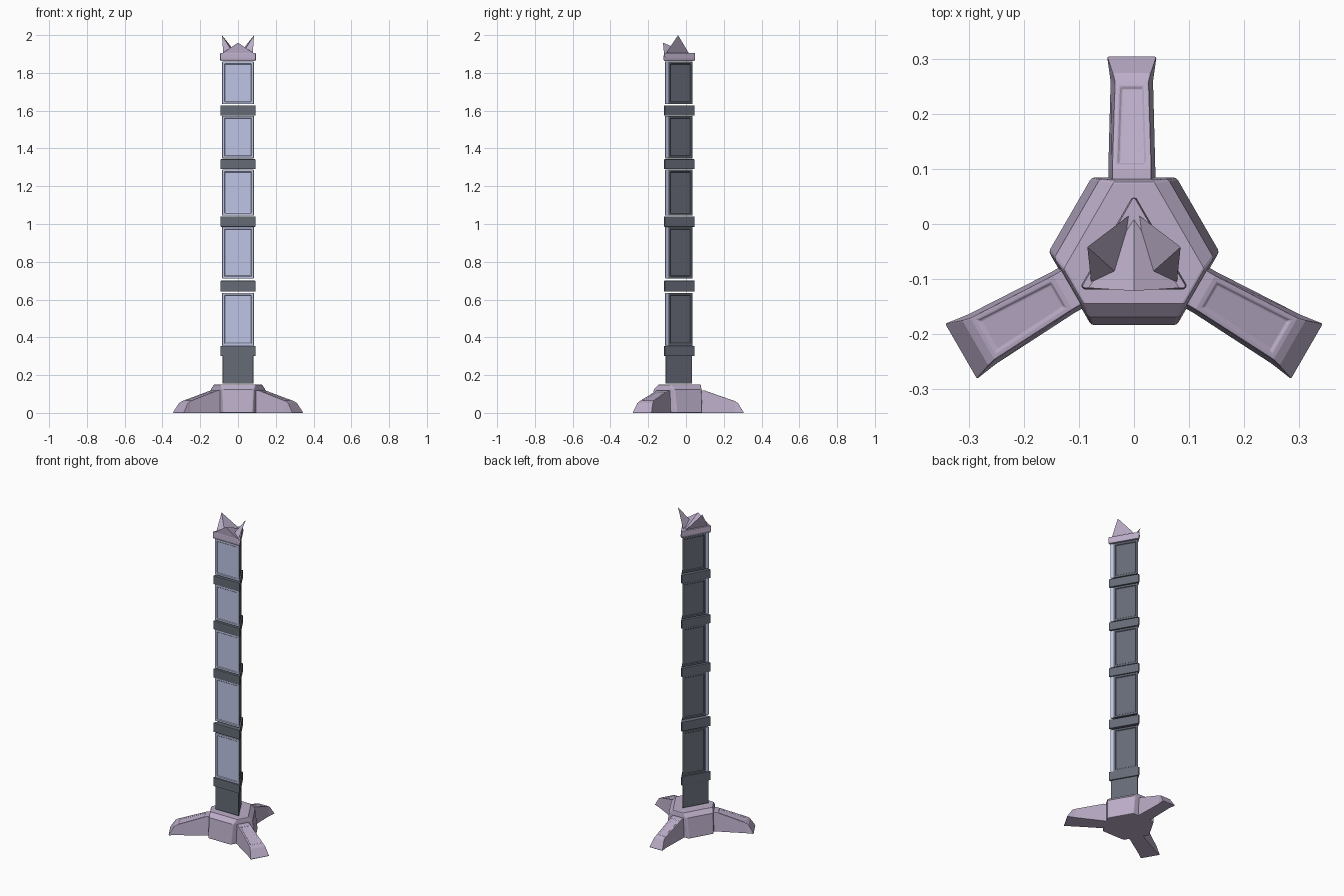
import bpy, bmesh, math
from mathutils import Vector, Matrix

if "Cube" in bpy.data.objects:
    bpy.data.objects.remove(bpy.data.objects["Cube"])


def material(name, rgb):
    m = bpy.data.materials.new(name)
    m.diffuse_color = (*rgb, 1)
    m.use_nodes = True
    m.node_tree.nodes["Principled BSDF"].inputs["Base Color"].default_value = m.diffuse_color
    return m


PURPLE = material("purple", (0.50, 0.42, 0.58))
LIGHT = material("pale_blue", (0.52, 0.56, 0.78))
DARK = material("charcoal", (0.13, 0.145, 0.18))


def finish(bm, name, mat, bevel=0.0):
    bmesh.ops.recalc_face_normals(bm, faces=bm.faces)
    me = bpy.data.meshes.new(name)
    bm.to_mesh(me)
    bm.free()
    me.materials.append(mat)
    ob = bpy.data.objects.new(name, me)
    bpy.context.collection.objects.link(ob)
    if bevel:
        mod = ob.modifiers.new("edge_bevel", 'BEVEL')
        mod.width, mod.segments = bevel, 2
        mod.limit_method, mod.angle_limit = 'ANGLE', math.radians(50)
    return ob


def hexagon(a, b, cy):
    """Three-fold section: sides at 90/210/330 deg lie a from centre, the others b."""
    pts = []
    for i in range(6):
        n1, n2 = [Vector((math.cos(t), math.sin(t))) for t in
                  (math.radians(30 + 60 * i), math.radians(90 + 60 * i))]
        d1, d2 = (b, a) if i % 2 == 0 else (a, b)
        p = ((d1 - d2 / 2) * n1 + (d2 - d1 / 2) * n2) / 0.75
        pts.append((p.x, p.y + cy))
    return pts


def loft(levels, cy):
    """levels: (z, a, b) sections joined into a closed solid."""
    bm = bmesh.new()
    rings = [[bm.verts.new((x, y, z)) for x, y in hexagon(a, b, cy)] for z, a, b in levels]
    for lo, hi in zip(rings, rings[1:]):
        for i in range(6):
            j = (i + 1) % 6
            bm.faces.new((lo[i], lo[j], hi[j], hi[i]))
    bm.faces.new(rings[0][::-1])
    bm.faces.new(rings[-1])
    bmesh.ops.recalc_face_normals(bm, faces=bm.faces)
    return bm


def recess(bm, faces, border, depth):
    bmesh.ops.inset_individual(bm, faces=faces, thickness=border, depth=0)
    bmesh.ops.inset_individual(bm, faces=faces, thickness=0.004, depth=-depth)


def keep_side(bm, y, front):
    geom = bm.verts[:] + bm.edges[:] + bm.faces[:]
    bmesh.ops.bisect_plane(bm, geom=geom, plane_co=(0, y, 0), plane_no=(0, 1, 0),
                           clear_outer=front, clear_inner=not front)
    bmesh.ops.holes_fill(bm, edges=[e for e in bm.edges if e.is_boundary])
    bmesh.ops.recalc_face_normals(bm, faces=bm.faces)


def hull(points, name, mat, bevel=0.0):
    bm = bmesh.new()
    for p in points:
        bm.verts.new(p)
    bmesh.ops.convex_hull(bm, input=bm.verts)
    return finish(bm, name, mat, bevel)


POST_Y, HUB_Y = -0.061, -0.05

# Base hub
finish(loft([(0, .135, .135), (.125, .132, .12), (.15, .128, .095)], HUB_Y),
       "base_hub", PURPLE, 0.005)

# Three legs with a recessed top panel
for name, angle, tip, half in (("back_leg", 0, .355, .045),
                               ("left_leg", 120, .364, .058),
                               ("right_leg", 240, .364, .058)):
    bm = bmesh.new()
    # radial distance, height, half width at the floor, half width on top
    sections = [(.10, .122, .043, .036), (.15, .118, .043, .036),
                (tip - .045, .062, half - .006, half - .014),
                (tip - .03, .052, half - .004, half - .010), (tip, .004, half, half)]
    rows = [[bm.verts.new(p) for p in ((-w, r, 0), (w, r, 0), (t, r, h), (-t, r, h))]
            for r, h, w, t in sections]
    tops = []
    for k, (p, q) in enumerate(zip(rows, rows[1:])):
        for i in range(4):
            f = bm.faces.new((p[i], p[(i + 1) % 4], q[(i + 1) % 4], q[i]))
            if k == 1 and i == 2:
                tops.append(f)
    bm.faces.new(rows[0])
    bm.faces.new(rows[-1])
    bmesh.ops.recalc_face_normals(bm, faces=bm.faces)
    recess(bm, tops, 0.014, 0.004)
    rot = Matrix.Rotation(math.radians(angle), 4, 'Z')
    shift = (-0.004 if angle == 0 else 0, HUB_Y, 0)
    bm.transform(Matrix.Translation(shift) @ rot)
    finish(bm, name, PURPLE, 0.004)

# Short dark stem above the hub
finish(loft([(.155, .094, .048), (.31, .094, .048)], POST_Y), "lower_stem", DARK, 0.003)

# Post segments: dark back shell and pale front panel
SEGMENTS = [(.355, .635), (.712, .985), (1.045, 1.288), (1.348, 1.573), (1.635, 1.86)]
for n, (z0, z1) in enumerate(SEGMENTS, 1):
    for front in (True, False):
        bm = loft([(z0, .096, .049), (z1, .096, .049)], POST_Y)
        keep_side(bm, -0.093, front)
        if front:
            panels = [f for f in bm.faces if f.normal.y < -0.9]
        else:
            panels = [f for f in bm.faces if 0.3 < f.normal.y < 0.7 and abs(f.normal.z) < .1
                      and f.calc_area() > 0.01]
        recess(bm, panels, 0.016, 0.004)
        finish(bm, f"{'front_panel' if front else 'back_shell'}_{n}",
               LIGHT if front else DARK, 0.002)

# Triangular collars between the segments
for n, (z0, z1) in enumerate([(.30, .355), (.642, .70), (.985, 1.04),
                              (1.29, 1.343), (1.575, 1.628)], 1):
    finish(loft([(z0, .106, .055), (z1, .106, .055)], POST_Y), f"collar_{n}", DARK, 0.007)

# Top cap and its three pointed spikes
finish(loft([(1.863, .106, .056), (1.875, .109, .058), (1.905, .108, .056)], POST_Y),
       "top_cap", PURPLE, 0.003)
hull([(-.09, -.116, 1.90), (.09, -.116, 1.90), (0, .02, 1.90), (0, -.122, 1.96)],
     "front_spike", PURPLE)
for s, side in ((-1, "left"), (1, "right")):
    hull([(s * .078, -.108, 1.90), (s * .006, .018, 1.90), (s * .022, -.098, 1.90),
          (s * .085, -.042, 2.0)], f"{side}_spike", PURPLE)
